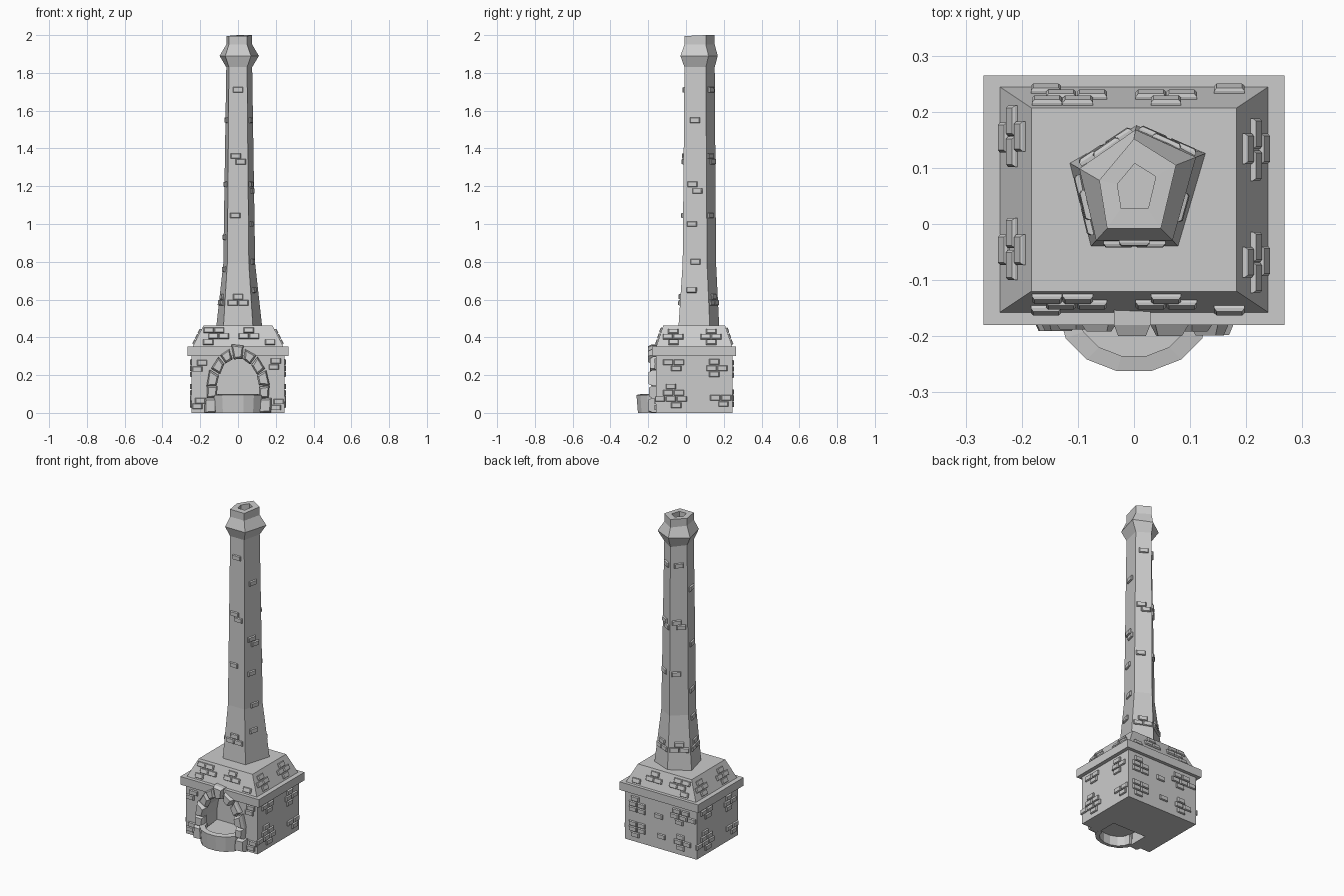
import bpy, bmesh, math, random
from mathutils import Vector as V

random.seed(4)
if "Cube" in bpy.data.objects:
    bpy.data.objects.remove(bpy.data.objects["Cube"])

stone = bpy.data.materials.new("light grey stone")
stone.use_nodes = True
GREY = (0.6, 0.6, 0.6, 1)
stone.diffuse_color = GREY
stone.node_tree.nodes["Principled BSDF"].inputs["Base Color"].default_value = GREY


def finish(name, bm):
    bmesh.ops.recalc_face_normals(bm, faces=bm.faces)
    mesh = bpy.data.meshes.new(name)
    bm.to_mesh(mesh)
    bm.free()
    mesh.materials.append(stone)
    ob = bpy.data.objects.new(name, mesh)
    bpy.context.collection.objects.link(ob)
    return ob


def loft(bm, rings, cap_start=True, cap_end=True):
    rows = [[bm.verts.new(p) for p in ring] for ring in rings]
    for a, b in zip(rows, rows[1:]):
        for i in range(len(a)):
            j = (i + 1) % len(a)
            bm.faces.new((a[i], a[j], b[j], b[i]))
    if cap_start:
        bm.faces.new(rows[0][::-1])
    if cap_end:
        bm.faces.new(rows[-1])


def block(bm, pts, push, taper=0.012):
    """Extrude a flat outline along push, chamfering the outer rim."""
    mid = sum(pts, V()) / len(pts)
    inner = [p + (mid - p).normalized() * taper for p in pts]
    loft(bm, [pts, [p + push * 0.6 for p in pts], [p + push for p in inner]])


def brick(bm, p, u, v, w=0.054, h=0.028, d=0.010):
    n = u.cross(v).normalized()
    corners = [p + u * (a * w / 2) + v * (b * h / 2) - n * 0.003
               for a, b in ((-1, -1), (1, -1), (1, 1), (-1, 1))]
    block(bm, corners, n * (d + 0.003), 0.005)


def rect(x, y0, y1, z):
    return [V((-x, y0, z)), V((x, y0, z)), V((x, y1, z)), V((-x, y1, z))]


X, Y, Z = V((1, 0, 0)), V((0, 1, 0)), V((0, 0, 1))
MID_Y = 0.044

# Firebox with an arched hollow cut through its front
bm = bmesh.new()
loft(bm, [rect(0.245, -0.158, 0.245, 0), rect(0.245, -0.158, 0.245, 0.31)])
firebox = finish("firebox", bm)


def arch(a, rx, rz, spring=0.14):
    return V((rx * math.cos(a), 0, spring + rz * math.sin(a)))


outline = [V((0.115, 0, -0.1))] + [arch(math.pi * i / 7, 0.115, 0.15) for i in range(8)] + [V((-0.115, 0, -0.1))]
bm = bmesh.new()
loft(bm, [[p - Y * 0.3 for p in outline], [p - Y * 0.04 for p in outline]])
cutter = finish("arch_cutter", bm)
cutter.hide_render = True
cut = firebox.modifiers.new("hollow", 'BOOLEAN')
cut.operation, cut.solver, cut.object = 'DIFFERENCE', 'EXACT', cutter
bpy.context.view_layer.objects.active = firebox
bpy.ops.object.modifier_apply(modifier=cut.name)
bpy.data.objects.remove(cutter)

# Ledge and sloped hood
bm = bmesh.new()
loft(bm, [rect(0.268, -0.18, 0.265, 0.302), rect(0.268, -0.18, 0.265, 0.352)])
finish("ledge", bm)
bm = bmesh.new()
loft(bm, [rect(0.24, -0.158, 0.245, 0.35), rect(0.183, -0.12, 0.207, 0.463)])
finish("hood", bm)

# Five-sided chimney: blend from foot outline to rim outline
FOOT = [(-0.077, -0.04), (0.079, -0.04), (0.128, 0.126), (0.004, 0.176), (-0.115, 0.109)]
RIM = [(-0.048, -0.008), (0.048, -0.008), (0.075, 0.105), (0.0, 0.152), (-0.062, 0.078)]
LEVELS = [(0.455, 0), (0.79, 0.7), (1.83, 1), (1.89, 0.33), (1.95, 1), (1.995, 1)]


def ring(z, t):
    return [V((a[0] + (b[0] - a[0]) * t, a[1] + (b[1] - a[1]) * t, z)) for a, b in zip(FOOT, RIM)]


def ring_at(z):
    for (z0, t0), (z1, t1) in zip(LEVELS, LEVELS[1:]):
        if z <= z1:
            return ring(z, t0 + (t1 - t0) * (z - z0) / (z1 - z0))


rings = [ring(z, t) for z, t in LEVELS]
rings[-1][3].z = 2.0
rings[-1][2].z = 2.0
axis = sum(rings[-1], V()) / 5
mouth = [axis + (p - axis) * 0.5 for p in rings[-1]]
bm = bmesh.new()
loft(bm, rings + [mouth, [p - Z * 0.08 for p in mouth]])
finish("chimney", bm)

# Scattered bricks on the chimney: (height, sideways shift)
FACE_A = [(1.71, 0), (1.36, -0.012), (1.33, 0.014), (1.045, -0.015), (0.615, 0), (0.583, -0.028), (0.583, 0.028)]
FACE_B = [(1.55, 0), (1.21, -0.012), (1.175, 0.014), (1.0, -0.015), (0.8, 0.005), (0.65, -0.015)]
FACE_C = [(1.55, 0), (1.21, 0), (0.93, -0.01), (0.76, 0), (0.615, 0), (0.583, -0.028), (0.583, 0.028)]
bm = bmesh.new()
for i, spots in enumerate((FACE_A, FACE_B, FACE_A, FACE_A, FACE_C)):
    j = (i + 1) % 5
    for z, shift in spots:
        low, high = ring_at(z - 0.01), ring_at(z + 0.01)
        u = (low[j] - low[i]).normalized()
        v = (high[i] + high[j] - low[i] - low[j]).normalized()
        v = (v - u * v.dot(u)).normalized()
        brick(bm, (low[i] + low[j] + high[i] + high[j]) / 4 + u * shift, u, v)
finish("chimney_bricks", bm)


# Brick clusters on the firebox walls
def cluster(bm, origin, u, v, rows):
    for k, count in enumerate(rows):
        shift = 0.014 if k % 2 else -0.014
        for c in range(count):
            s = (c - (count - 1) / 2) * 0.058 + (shift if count % 2 else 0)
            brick(bm, origin + u * s - v * (k * 0.033), u, v)


bm = bmesh.new()
right, left = V((0.245, MID_Y, 0)), V((-0.245, MID_Y, 0))
back, front = V((0, 0.245, 0)), V((0, -0.158, 0))
for origin, u in ((right, Y), (left, -Y)):
    for s, z, rows in ((-0.11, 0.268, (2, 1)), (0.12, 0.27, (1, 2, 1)),
                       (-0.11, 0.14, (1, 2, 3, 1)), (0.14, 0.08, (2, 1))):
        cluster(bm, origin + u * s + Z * z, u, Z, rows)
for s, z, rows in ((-0.16, 0.265, (1, 2, 2)), (0.14, 0.265, (2, 3, 1)), (0, 0.2, (1,)),
                   (-0.16, 0.11, (2, 2, 1)), (0.02, 0.08, (1,)), (0.15, 0.11, (1, 2, 1))):
    cluster(bm, back - X * s + Z * z, -X, Z, rows)
for x, z in ((-0.19, 0.265), (-0.215, 0.232), (-0.2, 0.065), (-0.215, 0.035),
             (0.2, 0.275), (0.19, 0.243), (0.215, 0.06), (0.2, 0.028)):
    brick(bm, front + X * x + Z * z, X, Z)
finish("wall_bricks", bm)

# Bricks on the hood slopes: (sideways position, distance up the slope)
LONG = [(-0.157, 0.025), (-0.13, 0.058), (-0.075, 0.058), (-0.155, 0.091), (-0.1, 0.091),
        (0.03, 0.058), (0.085, 0.058), (0.057, 0.091), (0.17, 0.025)]
SHORT = [(0.06, 0.058), (0.117, 0.058), (0.09, 0.09), (0.09, 0.026),
         (-0.085, 0.058), (-0.14, 0.058), (-0.112, 0.09), (-0.11, 0.026)]
bm = bmesh.new()
for spots, origin, u, v in (
        (LONG, V((0, -0.158, 0.35)), X, V((0, 0.038, 0.113))),
        (LONG, V((0, 0.245, 0.35)), -X, V((0, -0.038, 0.113))),
        (SHORT, V((0.24, MID_Y, 0.35)), Y, V((-0.057, 0, 0.113))),
        (SHORT, V((-0.24, MID_Y, 0.35)), -Y, V((0.057, 0, 0.113)))):
    v.normalize()
    for s, up in spots:
        mirror = -1 if u == -X else 1
        brick(bm, origin + u * (s * mirror) + v * up, u, v)
finish("hood_bricks", bm)

# Rough stones framing the arch
bm = bmesh.new()


def arch_stone(pts, depth):
    block(bm, [p + V((random.uniform(-1, 1), 0, random.uniform(-1, 1))) * 0.005 - Y * 0.15 for p in pts],
          -Y * depth, 0.012)


for side in (-1, 1):
    for z0, z1, grow in ((0, 0.075, 0.012), (0.082, 0.14, 0)):
        x0, x1 = side * 0.112, side * (0.162 + grow)
        arch_stone([V((x0, 0, z0)), V((x1, 0, z0)), V((x1, 0, z1)), V((x0, 0, z1))], random.uniform(0.038, 0.05))
for i in range(7):
    a0, a1 = math.pi * (i + 0.05) / 7, math.pi * (i + 0.95) / 7
    top = 0.225 if i == 3 else 0.205
    arch_stone([arch(a0, 0.11, 0.148), arch(a0, 0.165, top), arch(a1, 0.165, top), arch(a1, 0.11, 0.148)],
               0.05 if i == 3 else random.uniform(0.038, 0.05))
finish("arch_stones", bm)
for v in bpy.data.objects["arch_stones"].data.vertices:
    v.co.z = max(v.co.z, 0)


# Rounded hearth curb with a sunken floor
def bow(rx, ry, z):
    return [V((rx * math.cos(a), -0.157 - ry * math.sin(a), z)) for a in [math.pi * i / 7 for i in range(8)]]


bm = bmesh.new()
for a in range(7):
    def section(k):
        return [bow(0.128, 0.1, 0)[k], bow(0.135, 0.108, 0.095)[k], bow(0.1, 0.08, 0.1)[k], bow(0.1, 0.08, 0)[k]]
    loft(bm, [section(a), section(a + 1)], a == 0, a == 6)
bmesh.ops.remove_doubles(bm, verts=bm.verts, dist=0.0005)
finish("hearth_curb", bm)
bm = bmesh.new()
floor = bow(0.102, 0.082, 0.06) + [V((-0.115, -0.04, 0.06)), V((0.115, -0.04, 0.06))]
loft(bm, [floor, [p + Z * 0.015 for p in floor]])
finish("hearth_floor", bm)
